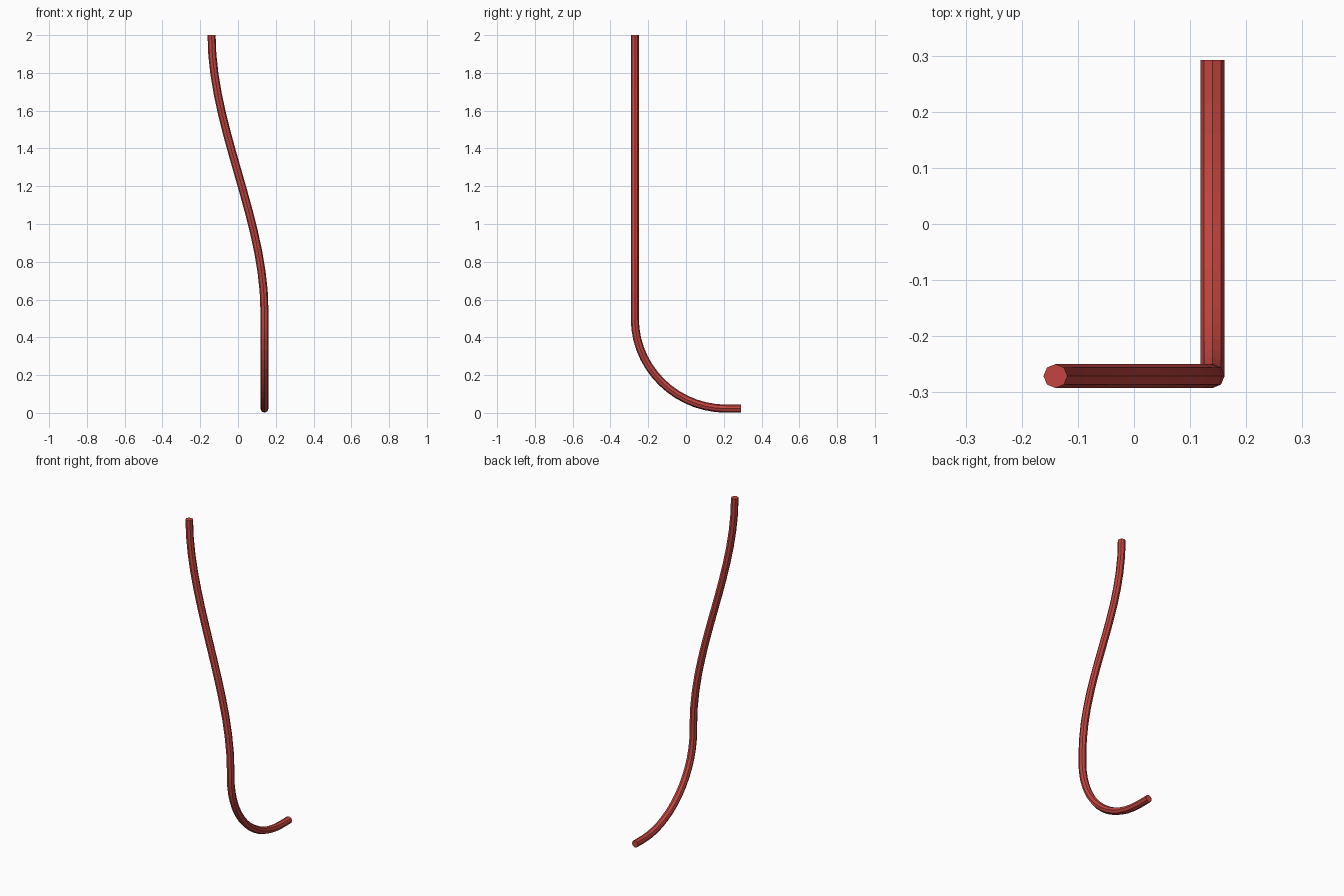
import bpy
from mathutils import Vector

if "Cube" in bpy.data.objects:
    bpy.data.objects.remove(bpy.data.objects["Cube"])

R = 0.0214  # tube radius

# Path knots: position, incoming handle offset, outgoing handle offset
down, back = Vector((0, 0, -1)), Vector((0, 1, 0))
knots = [
    ((-0.14, -0.271, 2.0), down * -0.1, down * 0.487),
    ((0.14, -0.271, 0.54), down * -0.487, down * 0.013),
    ((0.14, -0.271, 0.50), down * -0.013, down * 0.264),
    ((0.14, 0.215, R + 0.001), back * -0.268, back * 0.025),
    ((0.14, 0.292, R + 0.001), back * -0.025, back * 0.025),
]

# Bent eight-sided tube
curve = bpy.data.curves.new("bent_tube", "CURVE")
curve.dimensions = "3D"
curve.resolution_u = 14
curve.bevel_depth = R
curve.bevel_resolution = 2
curve.use_fill_caps = True
spline = curve.splines.new("BEZIER")
spline.use_smooth = False
spline.bezier_points.add(len(knots) - 1)
for p, (co, h_in, h_out) in zip(spline.bezier_points, knots):
    p.handle_left_type = p.handle_right_type = "FREE"
    p.co = co
    p.handle_left = Vector(co) + h_in
    p.handle_right = Vector(co) + h_out

tube = bpy.data.objects.new("bent_tube", curve)
bpy.context.collection.objects.link(tube)

# Red paint
red = bpy.data.materials.new("red_paint")
red.diffuse_color = (0.55, 0.06, 0.05, 1)
red.use_nodes = True
red.node_tree.nodes["Principled BSDF"].inputs["Base Color"].default_value = red.diffuse_color
curve.materials.append(red)
